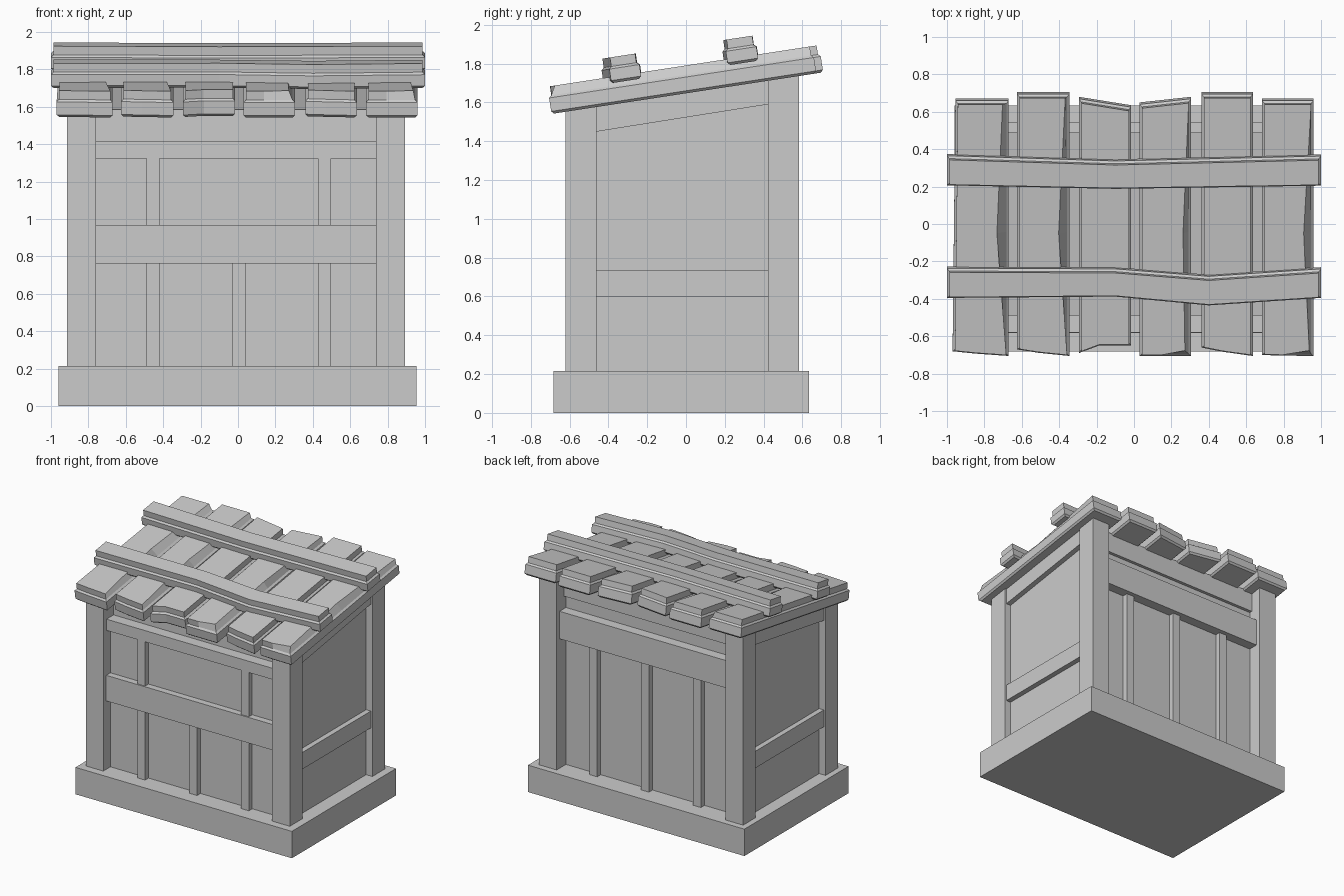
import bpy, bmesh, math
from mathutils import Vector

if "Cube" in bpy.data.objects:
    bpy.data.objects.remove(bpy.data.objects["Cube"])

SLOPE = math.atan(0.153)          # roof pitch
ROOF_Z = 1.65                     # underside of roof at y = 0


def finish(name, bm):
    bmesh.ops.recalc_face_normals(bm, faces=bm.faces)
    me = bpy.data.meshes.new(name)
    bm.to_mesh(me)
    bm.free()
    ob = bpy.data.objects.new(name, me)
    bpy.context.collection.objects.link(ob)
    return ob


def roof_line(y, drop=0.0):
    return ROOF_Z + 0.153 * y - drop


def block(name, x0, x1, y0, y1, z0, z1):
    """Box; z0 / z1 may be a function of y for sloped ends."""
    bm = bmesh.new()
    bmesh.ops.create_cube(bm, size=1)
    for v in bm.verts:
        x = x1 if v.co.x > 0 else x0
        y = y1 if v.co.y > 0 else y0
        z = z1 if v.co.z > 0 else z0
        v.co = (x, y, z(y) if callable(z) else z)
    return finish(name, bm)


def inset(pts, d):
    """Mitred inset of a counter-clockwise outline."""
    out, n = [], len(pts)
    for i in range(n):
        p, a, b = Vector(pts[i]), Vector(pts[i - 1]), Vector(pts[(i + 1) % n])
        u, w = (p - a).normalized(), (b - p).normalized()
        n1, n2 = Vector((-u.y, u.x)), Vector((-w.y, w.x))
        out.append(p + (n1 + n2) * d / (1 + n1.dot(n2)))
    return out


def timber(name, outline, h0, low, high, cuts=None):
    """Roof board: chamfered lower slab with a narrower slab on top."""
    shift = (h0 + low * 0.7) * math.sin(SLOPE) - 0.008
    pts = [(x, (y + shift) / math.cos(SLOPE)) for x, y in outline]
    levels = [(0.013, 0), (0, 0.013), (0, low - 0.012), (0.013, low), (0.013, low + high)]
    bm = bmesh.new()
    rings = []
    for k, (d, h) in enumerate(levels):
        ring = inset(pts, d)
        if k == 4:
            for i, (dx, dy) in (cuts or {}).items():
                ring[i] += Vector((dx, dy))
        rings.append([bm.verts.new((p.x, p.y, h0 + h)) for p in ring])
    n = len(pts)
    for a, b in zip(rings, rings[1:]):
        for i in range(n):
            j = (i + 1) % n
            bm.faces.new((a[i], a[j], b[j], b[i]))
    bm.faces.new(rings[0][::-1])
    bm.faces.new(rings[-1])
    ob = finish(name, bm)
    ob.location.z = ROOF_Z
    ob.rotation_euler.x = SLOPE
    return ob


# plinth, solid body and thicker lower front panel
block("base", -0.96, 0.955, -0.683, 0.633, 0, 0.215)
block("body", -0.857, 0.838, -0.49, 0.465, 0.1, lambda y: roof_line(y, -0.01))
block("front_panel", -0.8, 0.8, -0.53, -0.48, 0.2, 1.4)

# corner posts
for side, x0, x1 in (("left", -0.913, -0.758), ("right", 0.737, 0.893)):
    for end, y0, y1 in (("front", -0.62, -0.46), ("back", 0.423, 0.582)):
        block(f"{end}_{side}_post", x0, x1, y0, y1, 0.15, lambda y: roof_line(y, -0.02))

# front and back rails
block("front_middle_rail", -0.77, 0.745, -0.583, -0.47, 0.762, 0.967)
block("front_top_rail", -0.77, 0.745, -0.58, -0.47, 1.325, 1.415)
block("back_rail", -0.77, 0.745, 0.44, 0.545, 1.25, 1.47)
block("back_top_rail", -0.77, 0.745, 0.44, 0.49, 1.57, lambda y: roof_line(y, -0.01))

# vertical strips on front and back
for i, x in enumerate((-0.455, 0.005, 0.463)):
    block(f"front_lower_strip_{i}", x - 0.034, x + 0.034, -0.573, -0.47, 0.2, 0.8)
    block(f"back_strip_{i}", x - 0.034, x + 0.034, 0.44, 0.51, 0.2, 1.3)
    if i != 1:
        block(f"front_upper_strip_{i}", x - 0.034, x + 0.034, -0.573, -0.47, 0.9, 1.35)

# side rails, the upper ones following the roof pitch
for side, x0, x1 in (("left", -0.898, -0.8), ("right", 0.78, 0.88)):
    block(f"{side}_lower_rail", x0, x1, -0.47, 0.43, 0.6, 0.735)
    block(f"{side}_top_rail", x0, x1, -0.47, 0.43,
          lambda y: 1.523 + 0.159 * y, lambda y: roof_line(y, -0.01))

# roof planks: x range, front (left, middle, right) y, back (right, left) y, top-edge cuts
planks = [
    (-0.955, -0.67, (-0.67, -0.683, -0.695), (0.67, 0.67), {3: (-0.05, 0), 4: (-0.02, 0)}),
    (-0.625, -0.345, (-0.66, -0.678, -0.695), (0.705, 0.705), {3: (-0.045, 0), 4: (-0.01, 0)}),
    (-0.295, -0.015, (-0.68, -0.638, -0.638), (0.635, 0.68), {}),
    (0.03, 0.305, (-0.695, -0.695, -0.695), (0.68, 0.65), {3: (-0.03, 0), 2: (-0.02, 0.025)}),
    (0.36, 0.635, (-0.65, -0.672, -0.695), (0.705, 0.705), {}),
    (0.685, 0.96, (-0.69, -0.693, -0.695), (0.67, 0.67), {3: (-0.04, 0), 2: (-0.01, 0.025)}),
]
for i, (x0, x1, f, b, cuts) in enumerate(planks):
    left = x0 - (0.015 if i == 0 else 0)
    outline = [(left, f[0]), (x0 + 0.4 * (x1 - x0), f[1]), (x1, f[2]),
               (x1, -0.03), (x1, b[0]), (x0, b[1])]
    timber(f"roof_plank_{i}", outline, -0.003, 0.095, 0.047, cuts)

# bent battens across the planks
timber("front_roof_batten",
       [(-1, -0.385), (-0.1, -0.378), (0.4, -0.425), (1, -0.385),
        (1, -0.23), (0.4, -0.27), (-0.1, -0.23), (-1, -0.227)], 0.107, 0.085, 0.047)
timber("back_roof_batten",
       [(-1, 0.217), (-0.1, 0.198), (1, 0.215),
        (1, 0.373), (-0.1, 0.347), (-1, 0.375)], 0.107, 0.085, 0.047)
